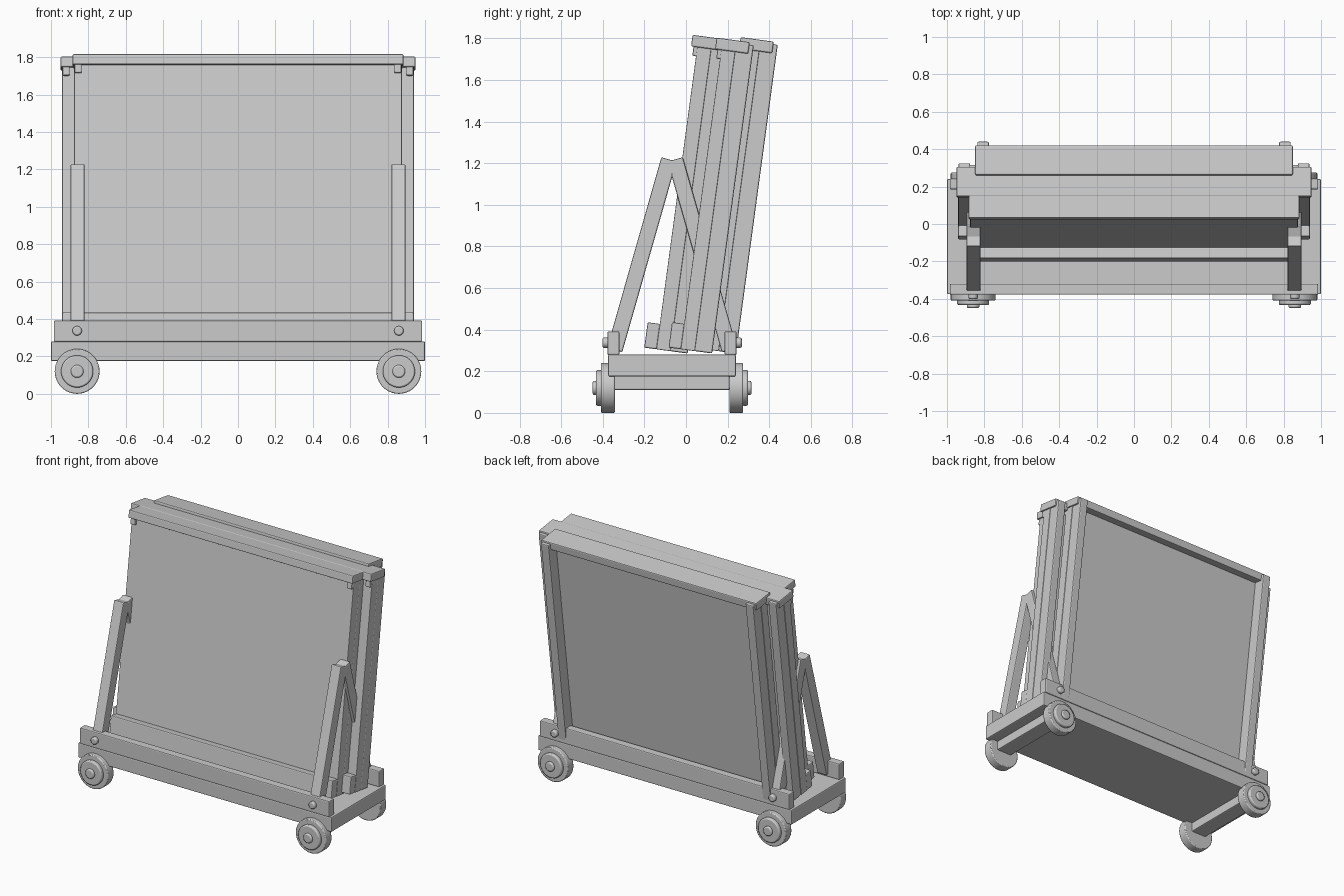
import bpy
import bmesh
import math
from mathutils import Matrix, Vector

cube = bpy.data.objects.get("Cube")
if cube:
    bpy.data.objects.remove(cube, do_unlink=True)

grey = bpy.data.materials.new("plain_grey")
grey.use_nodes = True
grey.diffuse_color = (0.6, 0.6, 0.6, 1)
grey.node_tree.nodes["Principled BSDF"].inputs["Base Color"].default_value = (0.6, 0.6, 0.6, 1)

LEAN = math.radians(7.7)
LEG_ANGLE = math.radians(15.9)


def finish(name, bm, bevel):
    mesh = bpy.data.meshes.new(name)
    bm.to_mesh(mesh)
    bm.free()
    mesh.materials.append(grey)
    obj = bpy.data.objects.new(name, mesh)
    bpy.context.collection.objects.link(obj)
    if bevel:
        mod = obj.modifiers.new("soft_edges", "BEVEL")
        mod.width = bevel
        mod.segments = 2
        mod.limit_method = "ANGLE"
    return obj


def box(name, x, y, z, tilt=0.0, pivot=(0, 0, 0), bevel=0.007):
    """Box from (min, max) ranges, tilted about the x axis and moved to pivot."""
    bm = bmesh.new()
    bmesh.ops.create_cube(bm, size=1)
    size = Vector((x[1] - x[0], y[1] - y[0], z[1] - z[0]))
    mid = Vector((x[0] + x[1], y[0] + y[1], z[0] + z[1])) / 2
    bm.transform(Matrix.Translation(pivot) @ Matrix.Rotation(-tilt, 4, "X")
                 @ Matrix.Translation(mid) @ Matrix.Diagonal(size).to_4x4())
    return finish(name, bm, bevel)


def disc(name, x, z, radius, y0, y1, bevel):
    """Cylinder lying along y."""
    bm = bmesh.new()
    bmesh.ops.create_cone(bm, cap_ends=True, segments=40, radius1=radius,
                          radius2=radius, depth=abs(y1 - y0))
    bm.transform(Matrix.Translation((x, (y0 + y1) / 2, z)) @ Matrix.Rotation(math.pi / 2, 4, "X"))
    obj = finish(name, bm, bevel)
    bpy.ops.object.select_all(action="DESELECT")
    obj.select_set(True)
    bpy.context.view_layer.objects.active = obj
    bpy.ops.object.shade_smooth_by_angle(angle=math.radians(35))


def span(side, inner, outer):
    return tuple(sorted((side * inner, side * outer)))


MID_Y = -0.067  # centre line of the cart

# Cart deck and the two long rails on it
box("deck", (-1, 1), (-0.375, 0.24), (0.175, 0.28))
box("front_rail", (-0.985, 0.985), (-0.378, -0.32), (0.278, 0.392))
box("back_rail", (-0.985, 0.985), (0.185, 0.243), (0.278, 0.392))

for side, label in ((1, "left"), (-1, "right")):
    x = side * 0.86
    box("axle_beam_" + label, (x - 0.06, x + 0.06), (-0.35, 0.21), (0.11, 0.18))

    # Wheels, hubs, caps, bolts and prop legs, mirrored front to back
    for end, place in ((-1, "front"), (1, "back")):
        tag = place + "_" + label

        def out(distance):
            return MID_Y + end * distance

        disc("wheel_" + tag, x, 0.12, 0.12, out(0.275), out(0.342), 0.006)
        disc("wheel_hub_" + tag, x, 0.12, 0.086, out(0.335), out(0.366), 0.008)
        disc("wheel_cap_" + tag, x, 0.12, 0.034, out(0.36), out(0.382), 0.008)
        disc("rail_bolt_" + tag, x, 0.337, 0.025, out(0.3), out(0.335), 0.008)
        box("prop_leg_" + tag, span(side, 0.82, 0.896), (-0.038, 0.038), (0, 0.953),
            tilt=-end * LEG_ANGLE, pivot=(0, out(0.276), 0.302))

# Three leaning panels: half width, front depth, bottom and top along the lean
panels = (
    ("front", 0.876, -0.182, 0.284, 1.805),
    ("middle", 0.94, -0.066, 0.30, 1.807),
    ("rear", 0.84, 0.048, 0.315, 1.825),
)
for name, half, face, low, top in panels:
    box(name + "_panel_board", (-half, half), (face, face + 0.068), (low, top - 0.05),
        LEAN, bevel=0.004)
    box(name + "_panel_cap", (-half - 0.009, half + 0.009), (face - 0.03, face + 0.131),
        (top - 0.056, top), LEAN)
    box(name + "_panel_lip", (-half, half), (face - 0.059, face + 0.002),
        (low, low + 0.123), LEAN)
    for side, label in ((1, "left"), (-1, "right")):
        box(name + "_panel_post_" + label, span(side, half - 0.064, half - 0.002),
            (face + 0.066, face + 0.152), (low, top - 0.012), LEAN)
        box(name + "_panel_bracket_" + label, span(side, half - 0.04, half - 0.002),
            (face - 0.018, face + 0.01), (top - 0.1, top - 0.05), LEAN)
